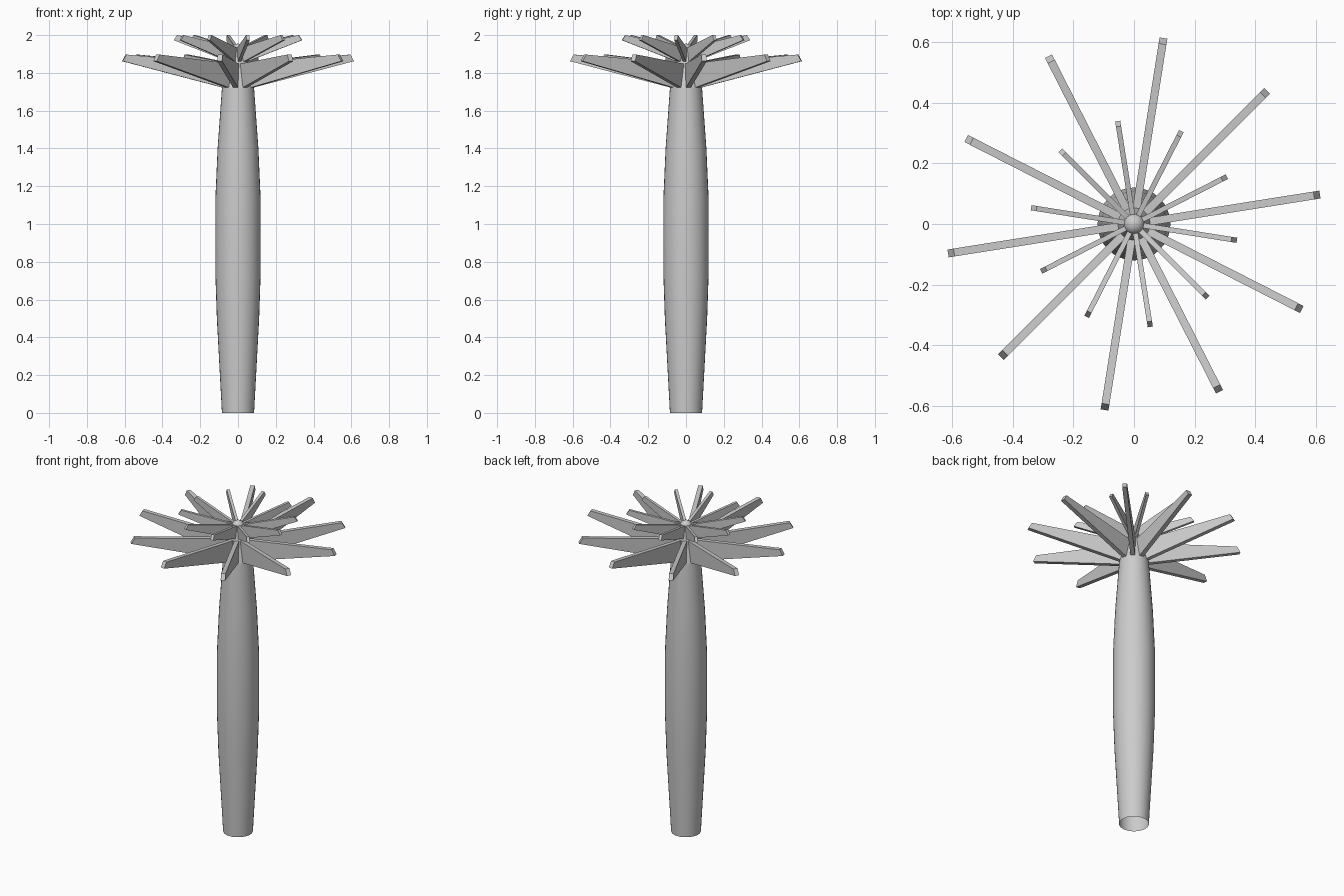
import bpy
import bmesh
from math import sin, cos, pi, radians

if "Cube" in bpy.data.objects:
    bpy.data.objects.remove(bpy.data.objects["Cube"])


def finish(name, bm, smooth=False):
    bmesh.ops.recalc_face_normals(bm, faces=bm.faces)
    mesh = bpy.data.meshes.new(name)
    bm.to_mesh(mesh)
    bm.free()
    ob = bpy.data.objects.new(name, mesh)
    bpy.context.collection.objects.link(ob)
    if smooth:
        bpy.ops.object.select_all(action='DESELECT')
        ob.select_set(True)
        bpy.context.view_layer.objects.active = ob
        bpy.ops.object.shade_smooth_by_angle(angle=radians(35))
    return ob


def lathe(name, profile, sides=32):
    bm = bmesh.new()
    rings = [[bm.verts.new((r * cos(2 * pi * i / sides), r * sin(2 * pi * i / sides), z))
              for i in range(sides)] for r, z in profile]
    for a, b in zip(rings, rings[1:]):
        for i in range(sides):
            j = (i + 1) % sides
            bm.faces.new((a[i], a[j], b[j], b[i]))
    bm.faces.new(rings[-1])
    return finish(name, bm, True)


def frond_ring(name, profile, width, start, count=10):
    # Each frond is a side profile (radius, z) given a thickness
    bm = bmesh.new()
    for k in range(count):
        a = radians(start) + 2 * pi * k / count
        sides = [[bm.verts.new((r * cos(a) - w * sin(a), r * sin(a) + w * cos(a), z))
                  for r, z in profile] for w in (-width / 2, width / 2)]
        bm.faces.new(sides[0])
        bm.faces.new(sides[1][::-1])
        n = len(profile)
        for i in range(n):
            j = (i + 1) % n
            bm.faces.new((sides[0][i], sides[1][i], sides[1][j], sides[0][j]))
    return finish(name, bm)


# Trunk, open underneath, bulging at the middle
lathe("trunk", [(0.085, 0), (0.112, 0.5), (0.12, 0.74), (0.12, 1.13),
                (0.108, 1.4), (0.085, 1.72)])

# Tapering crown core with a rounded tip
lathe("crown_core", [(0.085, 1.72), (0.055, 1.84), (0.034, 1.925)]
      + [(0.034 * cos(t), 1.925 + 0.03 * sin(t)) for t in (0.4, 0.8, 1.2, 1.5)])

# Two staggered rings of fronds
frond_ring("lower_fronds", [(0.015, 1.705), (0.62, 1.862), (0.60, 1.897), (0.015, 1.845)],
           0.026, 9)
frond_ring("upper_fronds", [(0.012, 1.845), (0.343, 1.973), (0.325, 2.0), (0.012, 1.93)],
           0.017, 27)
